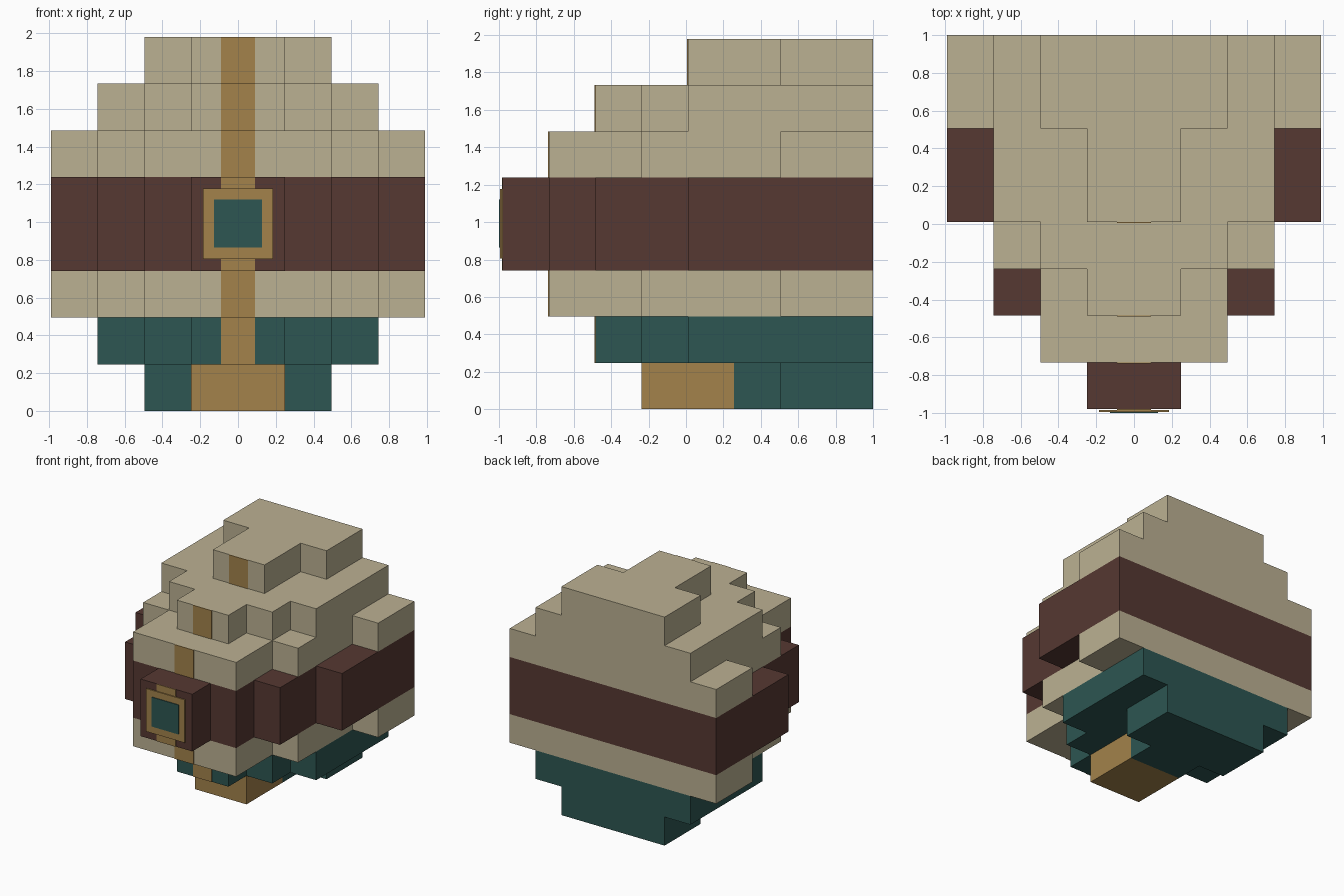
import bpy, bmesh

if "Cube" in bpy.data.objects:
    bpy.data.objects.remove(bpy.data.objects["Cube"])

U = 0.2475          # block size
BACK = 1.0          # y of the flat back


def material(name, rgb):
    m = bpy.data.materials.new(name)
    m.diffuse_color = (*rgb, 1)
    m.use_nodes = True
    m.node_tree.nodes["Principled BSDF"].inputs["Base Color"].default_value = m.diffuse_color
    return m


TAN = material("tan", (0.50, 0.44, 0.29))
BROWN = material("dark brown", (0.093, 0.040, 0.032))
GOLD = material("gold", (0.366, 0.223, 0.070))
TEAL = material("teal", (0.026, 0.093, 0.084))


def finish(name, bm, mat):
    bmesh.ops.recalc_face_normals(bm, faces=bm.faces)
    me = bpy.data.meshes.new(name)
    bm.to_mesh(me)
    bm.free()
    me.materials.append(mat)
    bpy.context.collection.objects.link(bpy.data.objects.new(name, me))


def layer(name, steps, z0, z1, mat):
    """Extrude a stepped outline; steps are (half width, depth) in blocks, widest first."""
    right, depth = [], 0
    for half, reach in steps:
        right += [(half * U, BACK - depth * U), (half * U, BACK - reach * U)]
        depth = reach
    outline = right + [(-x, y) for x, y in reversed(right)]
    bm = bmesh.new()
    face = bm.faces.new([bm.verts.new((x, y, z0 * U)) for x, y in outline])
    new = bmesh.ops.extrude_face_region(bm, geom=[face])["geom"]
    bmesh.ops.translate(bm, vec=(0, 0, (z1 - z0) * U),
                        verts=[v for v in new if isinstance(v, bmesh.types.BMVert)])
    finish(name, bm, mat)


def box(name, half, y0, y1, z0, z1, mat):
    bm = bmesh.new()
    bmesh.ops.create_cube(bm, size=1)
    for v in bm.verts:
        v.co = (half * 2 * v.co.x, y1 if v.co.y > 0 else y0, z1 if v.co.z > 0 else z0)
    finish(name, bm, mat)


# Stepped half-dome layers, bottom to top
CAP = [(2, 2), (1, 4)]
SHOULDER = [(3, 4), (2, 5), (1, 6)]
WIDE = [(4, 2), (3, 5), (2, 7)]
BELT = [(4, 4), (3, 6), (2, 7), (1, 8)]
layer("base", [(2, 2), (1, 3)], 0, 1, TEAL)
layer("lower_shoulder", SHOULDER, 1, 2, TEAL)
layer("lower_body", WIDE, 2, 3, TAN)
layer("belt", BELT, 3, 5, BROWN)
layer("upper_body", WIDE, 5, 6, TAN)
layer("upper_shoulder", SHOULDER, 6, 7, TAN)
layer("cap", CAP, 7, 8, TAN)

# Gold foot block under the front
box("foot_block", U, BACK - 5 * U, BACK - 3 * U, 0, U, GOLD)

# Thin stripe plate on the front of every layer
for name, reach, z0, z1 in [("lower_shoulder", 6, 1, 2), ("lower_body", 7, 2, 3),
                            ("belt", 8, 3, 5), ("upper_body", 7, 5, 6),
                            ("upper_shoulder", 6, 6, 7), ("cap", 4, 7, 8)]:
    front = BACK - reach * U
    box("stripe_" + name, 0.09, front - 0.005, front, z0 * U, z1 * U, GOLD)

# Square buckle with a teal inset plate
front = BACK - 8 * U
box("buckle_frame", 0.185, front - 0.014, front - 0.005, 0.805, 1.177, GOLD)
box("buckle_centre", 0.128, -1.0, front - 0.014, 0.865, 1.12, TEAL)
